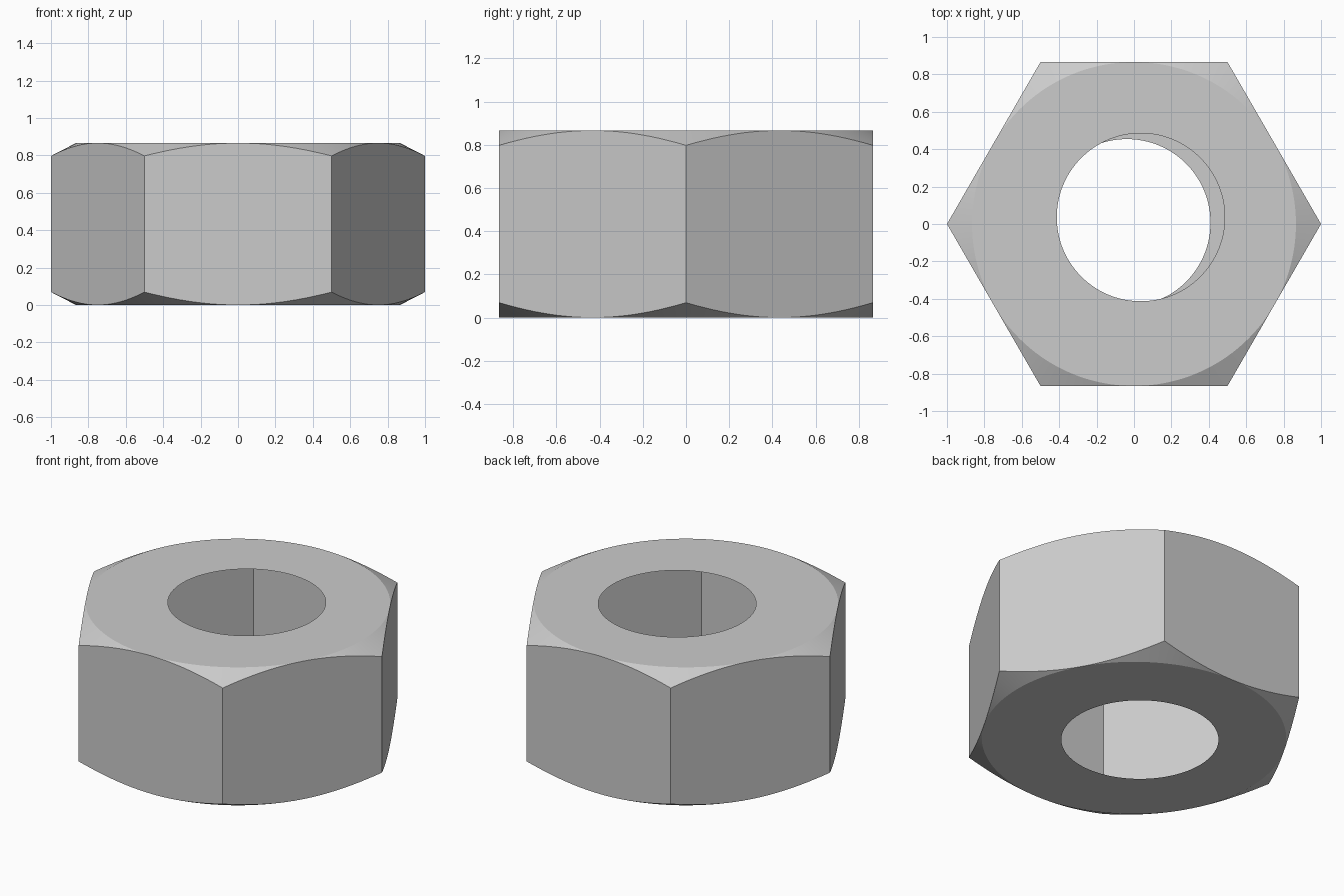
import bpy, bmesh
from math import sin, cos, pi, radians

cube = bpy.data.objects.get("Cube")
if cube:
    bpy.data.objects.remove(cube, do_unlink=True)

HEIGHT = 0.866
FLAT = 0.866        # centre to flat side
DROP = 0.069        # chamfer depth at the corners
PER_SIDE = 24       # steps along each side
COUNT = 6 * PER_SIDE

steel = bpy.data.materials.new("grey steel")
steel.use_nodes = True
steel.diffuse_color = (0.6, 0.6, 0.6, 1)
steel.node_tree.nodes["Principled BSDF"].inputs["Base Color"].default_value = steel.diffuse_color

bm = bmesh.new()


def ring(radius, z, centre=(0, 0)):
    """Closed ring of vertices; radius and z are functions of the angle."""
    angles = [2 * pi * i / COUNT for i in range(COUNT)]
    return [bm.verts.new((centre[0] + radius(a) * cos(a),
                          centre[1] + radius(a) * sin(a), z(a))) for a in angles]


def bridge(a, b):
    for i in range(COUNT):
        j = (i + 1) % COUNT
        bm.faces.new((a[i], a[j], b[j], b[i]))


def hex_radius(a):
    return FLAT / cos(a % (pi / 3) - pi / 6)


def chamfer(a):
    return DROP * (hex_radius(a) - FLAT) / (1 - FLAT)


# End faces with thread openings, and the conical chamfers around them
edges = []
for z, direction, centre, hole in ((0, 1, (-0.038, 0.007), 0.447),
                                   (HEIGHT, -1, (0.036, 0.036), 0.449)):
    opening = ring(lambda a: hole, lambda a: z, centre)
    rim = ring(lambda a: FLAT, lambda a: z)
    edge = ring(hex_radius, lambda a: z + direction * chamfer(a))
    bridge(opening, rim)
    bridge(rim, edge)
    edges.append(edge)

# Six flat sides with curved upper and lower edges
low, high = edges
for side in range(6):
    span = [(side * PER_SIDE + k) % COUNT for k in range(PER_SIDE + 1)]
    bm.faces.new([low[i] for i in span] + [high[i] for i in reversed(span)])

bmesh.ops.remove_doubles(bm, verts=bm.verts, dist=0.00001)
bmesh.ops.recalc_face_normals(bm, faces=bm.faces)

mesh = bpy.data.meshes.new("hex_nut")
bm.to_mesh(mesh)
bm.free()
mesh.materials.append(steel)
nut = bpy.data.objects.new("hex_nut", mesh)
bpy.context.collection.objects.link(nut)

# Smooth chamfers, crisp edges
bpy.ops.object.select_all(action="DESELECT")
nut.select_set(True)
bpy.context.view_layer.objects.active = nut
bpy.ops.object.shade_smooth_by_angle(angle=radians(15))
